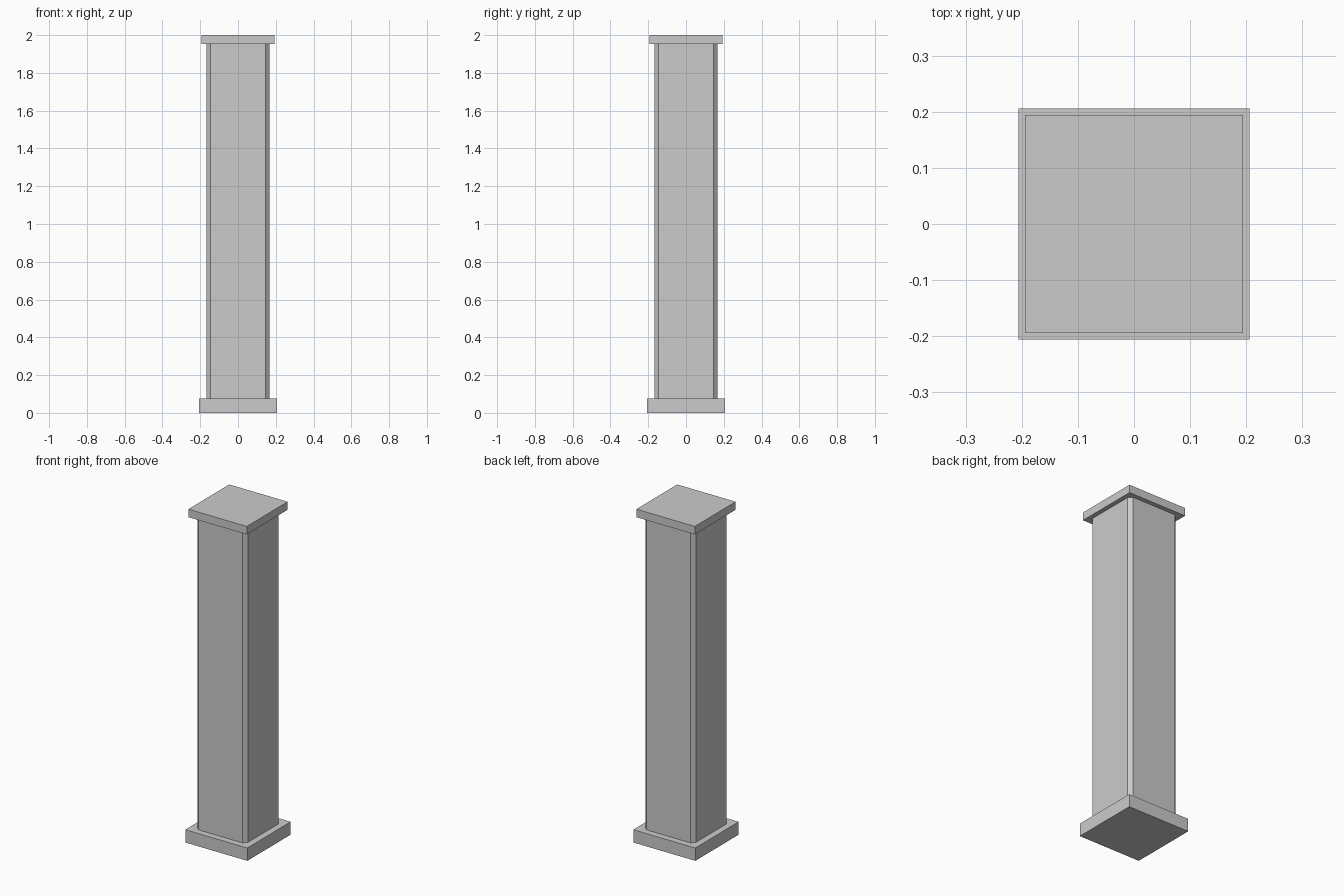
import bpy
import bmesh

if "Cube" in bpy.data.objects:
    bpy.data.objects.remove(bpy.data.objects["Cube"])


def prism(name, half, z0, z1, chamfer=0.0):
    """Square block between two heights, with optional chamfered upright corners."""
    bm = bmesh.new()
    bmesh.ops.create_cube(bm, size=1)
    for v in bm.verts:
        v.co = (v.co.x * 2 * half, v.co.y * 2 * half, z0 if v.co.z < 0 else z1)
    if chamfer:
        upright = [e for e in bm.edges
                   if abs(e.verts[0].co.z - e.verts[1].co.z) > 1e-4]
        bmesh.ops.bevel(bm, geom=upright, offset=chamfer, segments=1,
                        affect='EDGES', profile=0.5)
    mesh = bpy.data.meshes.new(name)
    bm.to_mesh(mesh)
    bm.free()
    obj = bpy.data.objects.new(name, mesh)
    bpy.context.collection.objects.link(obj)
    return obj


BASE_TOP, CAP_BOTTOM = 0.077, 1.952

# Plinth, chamfered shaft and cap slab
prism("base_plinth", 0.206, 0.0, BASE_TOP)
prism("column_shaft", 0.167, BASE_TOP, CAP_BOTTOM, chamfer=0.021)
prism("top_cap", 0.194, CAP_BOTTOM, 2.0)
